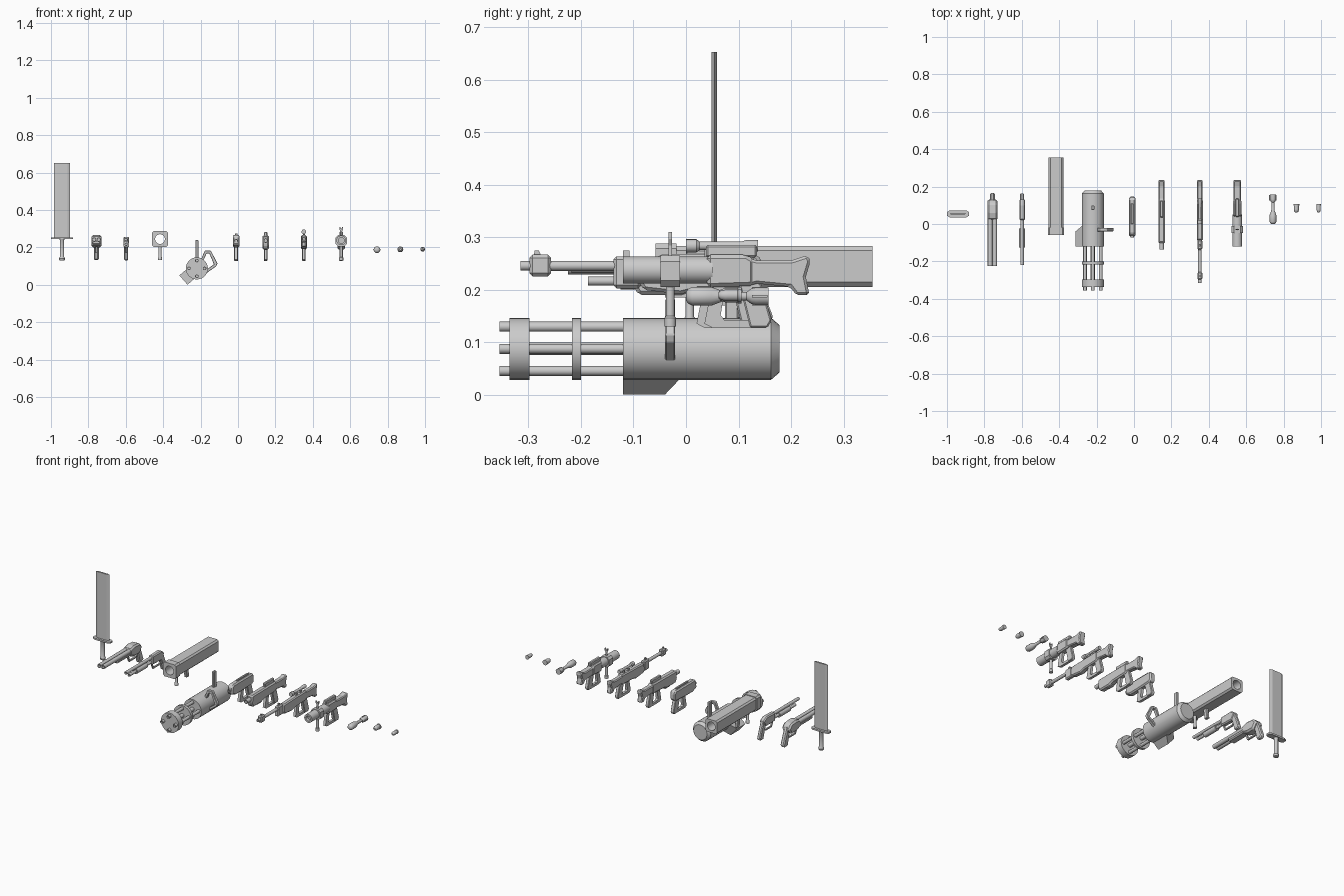
import bpy, bmesh, math
from mathutils import Vector, Matrix

if "Cube" in bpy.data.objects:
    bpy.data.objects.remove(bpy.data.objects["Cube"])


def finish(name, bm, bevel=0.0, smooth=False):
    bmesh.ops.recalc_face_normals(bm, faces=bm.faces)
    me = bpy.data.meshes.new(name)
    bm.to_mesh(me)
    bm.free()
    ob = bpy.data.objects.new(name, me)
    bpy.context.collection.objects.link(ob)
    if bevel:
        m = ob.modifiers.new("chamfer", 'BEVEL')
        m.width, m.segments, m.limit_method = bevel, 1, 'ANGLE'
    if smooth:
        bpy.ops.object.select_all(action='DESELECT')
        ob.select_set(True)
        bpy.context.view_layer.objects.active = ob
        bpy.ops.object.shade_smooth_by_angle(angle=math.radians(35))
    return ob


def prism(name, pts, c, w, axis='X', bevel=0.0):
    """Extrude a flat profile: (y,z) along X, (x,z) along Y, (x,y) along Z."""
    put = {'X': lambda a, b: (c - w / 2, a, b), 'Y': lambda a, b: (a, c - w / 2, b),
           'Z': lambda a, b: (a, b, c - w / 2)}[axis]
    bm = bmesh.new()
    f = bm.faces.new([bm.verts.new(put(a, b)) for a, b in pts])
    r = bmesh.ops.extrude_face_region(bm, geom=[f])
    off = Vector([w if k == axis else 0 for k in 'XYZ'])
    bmesh.ops.translate(bm, vec=off, verts=[v for v in r['geom'] if isinstance(v, bmesh.types.BMVert)])
    return finish(name, bm, bevel)


def box(name, x, w, y0, y1, z0, z1, bevel=0.0):
    return prism(name, [(y0, z0), (y1, z0), (y1, z1), (y0, z1)], x, w, 'X', bevel)


def lathe(name, x, z, prof, n=20, axis='Y', y=0.0):
    """Revolve (position, radius) pairs around a line along Y or Z."""
    bm = bmesh.new()
    rings = []
    for p, r in prof:
        ring = []
        for i in range(n):
            a = 2 * math.pi * i / n
            u, v = r * math.cos(a), r * math.sin(a)
            ring.append(bm.verts.new((x + u, p, z + v) if axis == 'Y' else (x + u, y + v, p)))
        rings.append(ring)
    for a, b in zip(rings, rings[1:]):
        for i in range(n):
            bm.faces.new((a[i], a[(i + 1) % n], b[(i + 1) % n], b[i]))
    bm.faces.new(rings[0])
    bm.faces.new(rings[-1])
    return finish(name, bm, 0, True)


def rod(name, x, z, y0, y1, r, n=16):
    return lathe(name, x, z, [(y0, r), (y1, r)], n)


def barrel(name, x, z, y0, y1, r):
    # open muzzle: the profile folds back into a bore
    return lathe(name, x, z, [(y0 + .02, r * .6), (y0, r * .6), (y0, r), (y1, r)], 16)


def pistol_grip(name, x, w=.02, dy=0.0):
    sh = lambda pts: [(a + dy, b) for a, b in pts]
    prism(name + "_grip", sh([(.1, .215), (.142, .215), (.163, .142), (.155, .128), (.122, .128)]),
          x, w, bevel=.003)
    prism(name + "_hand_guard", sh([(.05, .21), (.075, .21), (.066, .152), (.073, .143), (.125, .143),
                                   (.125, .128), (.05, .128), (.035, .136)]), x, w * .75)


def stock(name, x, w=.032):
    prism(name + "_stock", [(.11, .264), (.135, .256), (.2, .256), (.231, .266), (.237, .255),
                            (.228, .225), (.235, .19), (.21, .19), (.198, .206), (.135, .212), (.11, .206)],
          x, w, bevel=.005)


# sword
sx, sy = -.941, .054
prism("sword_blade", [(sx - .044, sy), (sx - .03, sy + .005), (sx + .03, sy + .005), (sx + .044, sy),
                      (sx + .03, sy - .005), (sx - .03, sy - .005)], .45, .405, 'Z')
prism("sword_guard", [(sx - .059, sy - .01), (sx - .045, sy - .018), (sx + .045, sy - .018), (sx + .059, sy - .01),
                      (sx + .059, sy + .01), (sx + .045, sy + .018), (sx - .045, sy + .018), (sx - .059, sy + .01)],
      .249, .01, 'Z')
lathe("sword_handle", sx, 0, [(.13, .014), (.14, .017), (.15, .012), (.24, .012), (.247, .015)], 12, 'Z', sy)

# double-barrel shotgun
x = -.757
for s in (-1, 1):
    barrel("double_barrel", x + s * .0125, .242, -.225, .05, .0125)
box("double_forend", x, .046, -.1, .04, .215, .237, .006)
prism("double_receiver", [(.02, .214), (.02, .255), (.06, .266), (.11, .262), (.135, .235), (.11, .2), (.06, .2)],
      x, .054, bevel=.009)
prism("double_grip", [(.085, .245), (.125, .25), (.15, .19), (.167, .145), (.155, .132), (.125, .132), (.11, .19)],
      x, .026, bevel=.006)
prism("double_trigger_guard", [(.035, .205), (.045, .178), (.1, .178), (.115, .19), (.115, .184), (.1, .17),
                               (.04, .17), (.025, .205)], x, .01)

# pump shotgun
x = -.598
barrel("pump_barrel", x, .242, -.218, .03, .0095)
barrel("pump_tube", x, .217, -.187, .03, .0085)
rod("pump_forend", x, .217, -.125, -.025, .016, 12)
prism("pump_receiver", [(.02, .203), (.02, .255), (.105, .257), (.135, .235), (.11, .2)], x, .03, bevel=.006)
prism("pump_grip", [(.085, .24), (.125, .245), (.148, .19), (.165, .142), (.155, .131), (.128, .131), (.11, .19)],
      x, .022, bevel=.005)
prism("pump_trigger_guard", [(.035, .205), (.045, .178), (.1, .178), (.115, .19), (.115, .184), (.1, .17),
                             (.04, .17), (.025, .205)], x, .008)


# square rocket launcher with a bored tube
def chamfered(cx, cz, h, c):
    return [(cx - h + c, cz - h), (cx + h - c, cz - h), (cx + h, cz - h + c), (cx + h, cz + h - c),
            (cx + h - c, cz + h), (cx - h + c, cz + h), (cx - h, cz + h - c), (cx - h, cz - h + c)]


x, lz = -.417, .245
parts = [prism("launcher_tube", chamfered(x, lz, .039, .009), .16, .39, 'Y'),
         prism("launcher_front_plate", chamfered(x, lz, .043, .009), -.038, .04, 'Y')]
cutter = rod("bore_cutter", x, lz, -.2, .5, .026, 24)
for ob in parts:
    m = ob.modifiers.new("bore", 'BOOLEAN')
    m.operation, m.object, m.solver = 'DIFFERENCE', cutter, 'EXACT'
    bpy.context.view_layer.objects.active = ob
    bpy.ops.object.modifier_apply(modifier="bore")
bpy.data.objects.remove(cutter)
lathe("launcher_front_grip", x, 0, [(.132, .011), (.145, .011), (.15, .008), (.21, .008)], 12, 'Z', .007)
prism("launcher_rear_grip", [(.085, .21), (.11, .21), (.12, .145), (.095, .145)], x, .018, bevel=.003)

# rotary gun
x, z = -.22, .088
lathe("rotary_housing", x, z, [(-.12, .059), (.162, .059), (.178, .045)], 28)
for y0, y1, r in ((-.336, -.298, .059), (-.217, -.2, .059)):
    rod("rotary_disc", x, z, y0, y1, r, 28)
for k in range(4):
    a = k * math.pi / 2
    barrel("rotary_barrel", x + .042 * math.cos(a), z + .042 * math.sin(a), -.355, -.1, .0095)
rod("rotary_axle", x, z, -.33, -.1, .012)
ammo = prism("rotary_ammo_box", [(-.12, -.095), (-.04, -.095), (-.012, -.05), (-.012, 0), (-.12, 0)], 0, .066)
ammo.matrix_world = Matrix.Translation((x, 0, z)) @ Matrix.Rotation(math.radians(49), 4, 'Y')
prism("rotary_side_handle", [(-.20, .13), (-.178, .183), (-.145, .183), (-.11, .115), (-.116, .1), (-.165, .065),
                             (-.17, .08), (-.129, .11), (-.153, .168), (-.168, .168), (-.186, .128)],
      -.03, .019, 'Y', .002)
box("rotary_top_handle", x, .016, .074, .1, .14, .24, .003)

# submachine gun
x = -.01
prism("smg_body", [(-.068, .215), (-.06, .26), (-.045, .268), (.135, .268), (.145, .255), (.145, .215), (.13, .205),
                   (.02, .2), (-.03, .2)], x, .035, bevel=.007)
barrel("smg_muzzle", x, .235, -.073, -.04, .01)
box("smg_rail", x, .012, .0, .11, .265, .276, .002)
pistol_grip("smg", x, .022, -.015)

# assault rifle
x = .148
prism("rifle_body", [(-.105, .215), (-.1, .262), (.13, .264), (.13, .205), (.02, .2), (-.01, .19), (-.09, .19)],
      x, .036, bevel=.007)
barrel("rifle_muzzle", x, .237, -.137, -.09, .0125)
stock("rifle", x)
pistol_grip("rifle", x)
box("rifle_rail", x, .018, .035, .125, .26, .284, .004)
prism("rifle_magazine", [(-.04, .195), (.0, .195), (.0, .186), (-.04, .186)], x, .018)

# sniper rifle
x = .352
prism("sniper_body", [(-.09, .215), (-.085, .258), (.13, .264), (.13, .205), (.02, .2), (-.01, .192), (-.08, .2)],
      x, .032, bevel=.006)
box("sniper_barrel_collar", x, .026, -.138, -.085, .203, .264, .006)
rod("sniper_barrel", x, .246, -.27, -.1, .0095)
barrel("sniper_muzzle_tip", x, .246, -.315, -.25, .009)
box("sniper_muzzle_brake", x, .026, -.298, -.257, .226, .267, .006)
prism("sniper_front_sight", [(-.29, .264), (-.275, .264), (-.28, .275), (-.288, .275)], x, .005)
box("sniper_rear_sight", x, .008, -.12, -.108, .262, .275)
lathe("sniper_scope", x, .284, [(0, .0125), (.02, .0125), (.026, .008), (.105, .008), (.115, .011), (.137, .011)], 16)
for y in (.045, .085):
    box("scope_mount", x, .01, y, y + .013, .258, .28)
stock("sniper", x, .03)
pistol_grip("sniper", x)

# grenade launcher with vertical foregrip
x = .552
barrel("grenade_gun_barrel", x, .238, -.12, .05, .026)
prism("grenade_gun_clamp", chamfered(x, .236, .03, .012), -.03, .038, 'Y')
prism("grenade_gun_receiver", [(.04, .205), (.04, .267), (.115, .267), (.13, .258), (.13, .208)], x, .044, bevel=.007)
stock("grenade_gun", x, .038)
pistol_grip("grenade_gun", x)
box("grenade_gun_rail", x, .02, .038, .135, .262, .286, .004)
lathe("grenade_gun_foregrip", x, 0, [(.13, .011), (.147, .011), (.15, .0085), (.21, .0085)], 12, 'Z', -.03)
prism("grenade_gun_sight", [(x - .004, .262), (x + .004, .262), (x + .004, .285), (x + .01, .297), (x + .01, .31),
                            (x + .006, .31), (x, .298), (x - .006, .31), (x - .01, .31), (x - .01, .297),
                            (x - .004, .285)], -.03, .006, 'Y')

# loose rocket
z = .188
lathe("rocket_body", .743, z, [(0, .008), (.004, .014), (.012, .018), (.048, .018), (.072, .009), (.115, .008),
                               (.125, .015), (.133, .017), (.157, .017)], 20)
for s in (0, 1):
    box("rocket_fins", .743, .04 if s else .004, .126, .155, z - (.002 if s else .018), z + (.002 if s else .018))

# grenade rounds, large and small
for name, gx, r in (("large_round", .868, .0145), ("small_round", .987, .0115)):
    lathe(name, gx, .19, [(.062, r * .4), (.066, r * .75), (.075, r * .95), (.08, r * .95), (.098, r * .95),
                          (.099, r * 1.08), (.106, r * 1.08)], 18)
